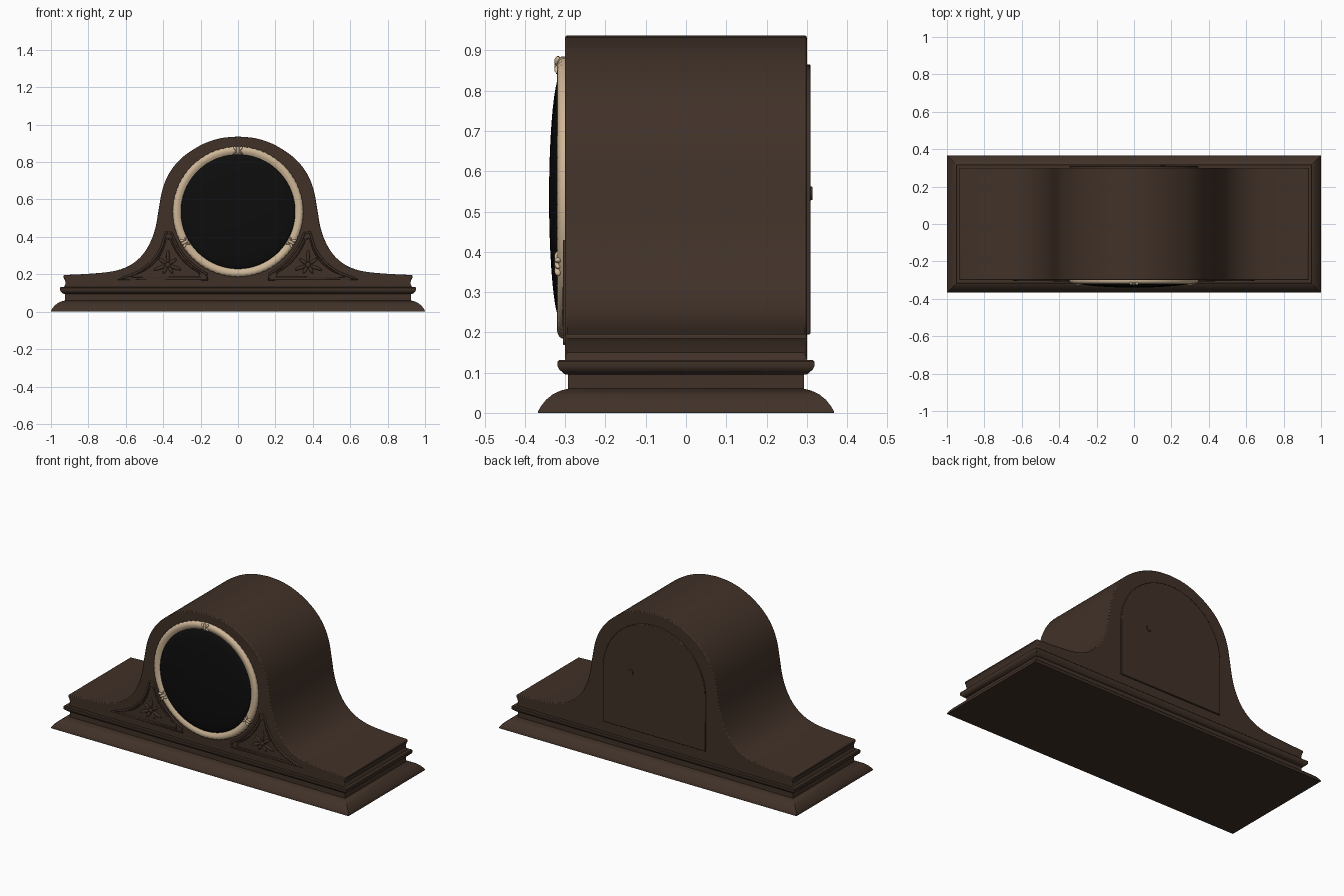
import bpy, bmesh, math
from mathutils import Vector, Matrix

if "Cube" in bpy.data.objects:
    bpy.data.objects.remove(bpy.data.objects["Cube"])

CZ = 0.535          # height of the dial centre
FRONT = -0.30       # front plane of the case


def material(name, rgb):
    m = bpy.data.materials.new(name)
    m.diffuse_color = (*rgb, 1)
    m.use_nodes = True
    m.node_tree.nodes["Principled BSDF"].inputs["Base Color"].default_value = m.diffuse_color
    return m


WOOD = material("dark walnut", (0.052, 0.031, 0.021))
TAN = material("pale brass", (0.62, 0.47, 0.31))
BLACK = material("black glass", (0.004, 0.004, 0.004))


def finish(name, bm, mat, angle=35):
    bmesh.ops.recalc_face_normals(bm, faces=bm.faces)
    me = bpy.data.meshes.new(name)
    bm.to_mesh(me)
    bm.free()
    me.materials.append(mat)
    ob = bpy.data.objects.new(name, me)
    bpy.context.collection.objects.link(ob)
    bpy.ops.object.select_all(action='DESELECT')
    ob.select_set(True)
    bpy.context.view_layer.objects.active = ob
    bpy.ops.object.shade_smooth_by_angle(angle=math.radians(angle))
    return ob


def bridge(bm, loops, close=False):
    pairs = list(zip(loops, loops[1:] + loops[:1] if close else loops[1:]))
    for a, b in pairs:
        n = len(a)
        for i in range(n):
            j = (i + 1) % n
            bm.faces.new((a[i], a[j], b[j], b[i]))


def smooth_path(pts, steps=6):
    """Smooth curve through the given 2D points."""
    p = [Vector(q) for q in pts]
    p = [2 * p[0] - p[1]] + p + [2 * p[-1] - p[-2]]
    out = []
    for a, b, c, d in zip(p, p[1:], p[2:], p[3:]):
        for k in range(steps):
            t = k / steps
            out.append(0.5 * (2 * b + (c - a) * t + (2 * a - 5 * b + 4 * c - d) * t * t
                              + (3 * b - a - 3 * c + d) * t ** 3))
    return out + [p[-2]]


def slab(name, outline, y0, y1, mat, bevel=0.0):
    """Extrude an (x, z) outline from y0 to y1."""
    bm = bmesh.new()
    loops = [[bm.verts.new((x, y, z)) for x, z in outline] for y in (y0, y1)]
    bridge(bm, loops)
    bm.faces.new(loops[0])
    bm.faces.new(loops[1])
    ob = finish(name, bm, mat)
    if bevel:
        mod = ob.modifiers.new("edge", 'BEVEL')
        mod.width, mod.segments = bevel, 2
        mod.limit_method, mod.angle_limit = 'ANGLE', math.radians(50)
    return ob


def moulding(name, profile):
    """Stepped rectangular plinth from (inset, z) pairs."""
    bm = bmesh.new()
    loops = [[bm.verts.new((sx * (1 - d), sy * (0.367 - d), z))
              for sx, sy in ((-1, -1), (1, -1), (1, 1), (-1, 1))] for d, z in profile]
    bridge(bm, loops)
    bm.faces.new(loops[0])
    bm.faces.new(loops[-1])
    return finish(name, bm, WOOD)


def tube(name, pts, radius, mat, closed=True):
    """Round moulding along 3D points."""
    cu = bpy.data.curves.new(name, 'CURVE')
    cu.dimensions = '3D'
    cu.bevel_depth, cu.bevel_resolution, cu.use_fill_caps = radius, 2, True
    sp = cu.splines.new('POLY')
    sp.points.add(len(pts) - 1)
    for q, co in zip(sp.points, pts):
        q.co = (*co, 1)
    sp.use_cyclic_u = closed
    cu.materials.append(mat)
    ob = bpy.data.objects.new(name, cu)
    bpy.context.collection.objects.link(ob)
    return ob


def blobs(name, items, mat):
    """Squashed spheres: (x, y, z, angle in front plane, length, width, depth)."""
    bm = bmesh.new()
    for x, y, z, a, l, w, d in items:
        m = (Matrix.Translation((x, y, z)) @ Matrix.Rotation(-a, 4, 'Y')
             @ Matrix.Diagonal((l, d, w, 1)))
        bmesh.ops.create_uvsphere(bm, u_segments=12, v_segments=8, radius=1, matrix=m)
    return finish(name, bm, mat, 60)


# plinth: flared foot, neck and projecting band
moulding("base_plinth", [(0, 0), (0, 0.005), (0.008, 0.018), (0.02, 0.033), (0.036, 0.046),
                         (0.055, 0.055), (0.074, 0.06), (0.074, 0.095), (0.066, 0.096),
                         (0.052, 0.108), (0.048, 0.116), (0.048, 0.127), (0.052, 0.131),
                         (0.08, 0.131)])

# case: humped outline, mirrored
shoulder = smooth_path([(0, 0.937), (0.10, 0.926), (0.20, 0.89), (0.30, 0.823), (0.365, 0.745),
                        (0.402, 0.66), (0.422, 0.56), (0.439, 0.46), (0.465, 0.38),
                        (0.51, 0.305), (0.575, 0.25), (0.66, 0.218), (0.78, 0.204), (0.932, 0.196)])
half = [tuple(v) for v in shoulder] + [(0.934, 0.185), (0.926, 0.17), (0.921, 0.15), (0.932, 0.128)]
slab("clock_case", half + [(-x, z) for x, z in reversed(half[1:])], FRONT, 0.30, WOOD, 0.005)

# back door with arched top, and its knob
arch = [(0.345 * math.cos(math.pi * k / 40), 0.52 + 0.345 * math.sin(math.pi * k / 40))
        for k in range(41)]
slab("back_door", [(0.345, 0.195)] + arch + [(-0.345, 0.195)], 0.295, 0.309, WOOD, 0.003)
bm = bmesh.new()
bmesh.ops.create_cone(bm, cap_ends=True, segments=20, radius1=0.02, radius2=0.016, depth=0.012,
                      matrix=Matrix.Translation((0.155, 0.308, 0.545))
                      @ Matrix.Rotation(-math.pi / 2, 4, 'X'))
finish("door_knob", bm, WOOD)


def lathe(name, profile, mat, n=144, ripple=0.0, close=False):
    """Turn (radius, depth) pairs about the dial axis."""
    bm = bmesh.new()
    loops = []
    for r, d in profile:
        loops.append([])
        for k in range(n):
            a = 2 * math.pi * k / n
            q = r - (ripple if r > 0.34 and k % 2 else 0)
            loops[-1].append(bm.verts.new((q * math.cos(a), FRONT - d, CZ + q * math.sin(a))))
    bridge(bm, loops, close)
    if not close:
        bm.faces.new(loops[0])
        bm.faces.new(loops[-1])
    return finish(name, bm, mat, 50)


# bezel with a finely notched rim, and domed glass
lathe("bezel_ring", [(0.35, -0.002), (0.35, 0.009), (0.345, 0.015), (0.336, 0.0195), (0.326, 0.02),
                     (0.316, 0.017), (0.308, 0.012), (0.303, 0.010), (0.303, -0.002)],
      TAN, ripple=0.003, close=True)
lathe("glass_dome", [(0.307, 0.0)] + [(0.307 * math.cos(t), 0.010 + 0.030 * math.sin(t))
                                      for t in (k * math.pi / 20 for k in range(10))], BLACK, 96)

# ribbon bows on the bezel
for i, deg in enumerate((90, 210, 330)):
    a = math.radians(deg)
    items = []
    for along, out, turn, l, w in ((0, 0, 0, 0.024, 0.008), (0.015, 0.010, 0.6, 0.014, 0.007),
                                   (-0.015, 0.010, -0.6, 0.014, 0.007),
                                   (0.014, -0.010, -0.7, 0.014, 0.005),
                                   (-0.014, -0.010, 0.7, 0.014, 0.005)):
        r = 0.328 + out
        items.append((r * math.cos(a) - along * math.sin(a), FRONT - 0.018,
                      CZ + r * math.sin(a) + along * math.cos(a), a + turn, l, w, 0.009))
    blobs(f"ribbon_bow_{i + 1}", items, TAN)

# carved corner panels: raised border, inner border and leaf spray
for side, s in (("left", -1), ("right", 1)):
    inner = []
    for k in range(17):
        a = math.radians(-63 + k * 45 / 16)
        inner.append((0.372 * math.cos(a), CZ + 0.372 * math.sin(a)))
    outer = [tuple(v) for v in smooth_path([(0.385, 0.425), (0.41, 0.345), (0.455, 0.275),
                                            (0.53, 0.215), (0.64, 0.172)], 4)]
    ring = [(0.165, 0.172)] + inner + outer
    tube(f"{side}_panel_border", [(s * x, FRONT, z) for x, z in ring], 0.006, WOOD)
    cx, cz = 0.385, 0.245
    tube(f"{side}_panel_inner_border",
         [(s * (cx + (x - cx) * 0.82), FRONT, cz + (z - cz) * 0.82) for x, z in ring], 0.004, WOOD)
    leaves = [(s * 0.375, FRONT, 0.25, 0, 0.014, 0.014, 0.008)]
    for deg, l in ((90, 0.036), (35, 0.026), (145, 0.024), (-20, 0.036), (200, 0.034),
                   (-60, 0.022), (240, 0.022)):
        a = math.radians(deg)
        a = a if s > 0 else math.pi - a
        leaves.append((s * 0.375 + (l + 0.008) * math.cos(a), FRONT,
                       0.25 + (l + 0.008) * math.sin(a), a, l, 0.009, 0.007))
    blobs(f"{side}_leaf_carving", leaves, WOOD)
